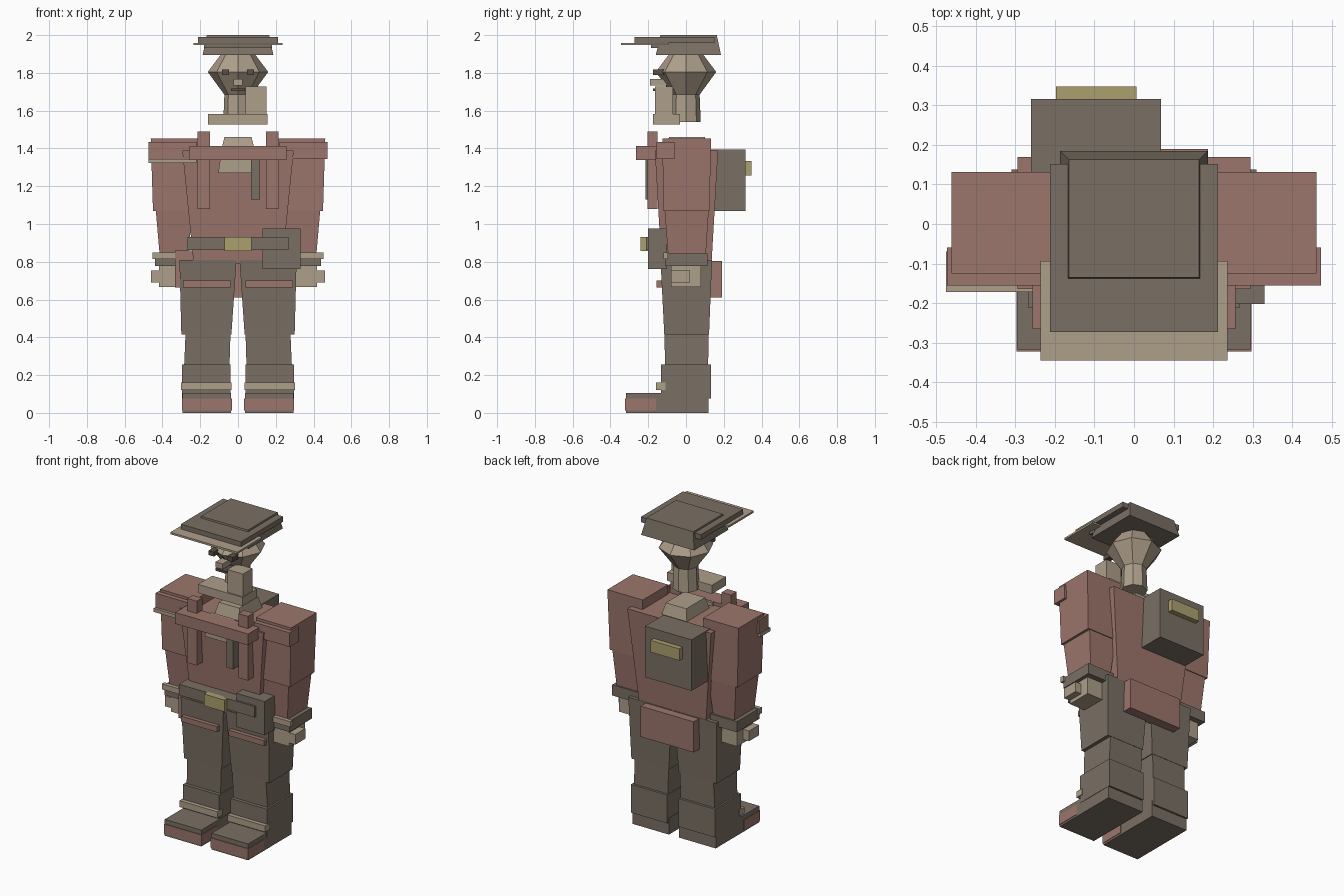
import bpy
import math


def paint(name, rgb):
    m = bpy.data.materials.new(name)
    m.diffuse_color = (*rgb, 1)
    return m


RED = paint("dusty red", (0.33, 0.18, 0.15))
GREY = paint("warm grey", (0.195, 0.162, 0.127))
TAN = paint("tan", (0.42, 0.345, 0.255))
GOLD = paint("dull gold", (0.41, 0.35, 0.155))
DARK = paint("dark brown", (0.10, 0.08, 0.06))


def mesh(name, verts, faces, mat):
    me = bpy.data.meshes.new(name)
    me.from_pydata(verts, [], faces)
    me.materials.append(mat)
    ob = bpy.data.objects.new(name, me)
    bpy.context.collection.objects.link(ob)
    return ob


def taper(name, mat, z0, bottom, z1, top):
    """Block between two rectangles given as (x0, x1, y0, y1)."""
    verts = []
    for z, (x0, x1, y0, y1) in ((z0, bottom), (z1, top)):
        x0, x1 = sorted((x0, x1))
        verts += [(x0, y0, z), (x1, y0, z), (x1, y1, z), (x0, y1, z)]
    faces = [(3, 2, 1, 0), (4, 5, 6, 7)]
    faces += [(i, (i + 1) % 4, (i + 1) % 4 + 4, i + 4) for i in range(4)]
    return mesh(name, verts, faces, mat)


def box(name, mat, x0, x1, y0, y1, z0, z1):
    r = (x0, x1, y0, y1)
    return taper(name, mat, z0, r, z1, r)


def lathe(name, mat, profile, n=8):
    """Faceted solid of revolution from (radius, z) points."""
    verts = [(r * math.cos(2 * math.pi * i / n), r * math.sin(2 * math.pi * i / n), z)
             for r, z in profile for i in range(n)]
    faces = [(k * n + i, k * n + (i + 1) % n, (k + 1) * n + (i + 1) % n, (k + 1) * n + i)
             for k in range(len(profile) - 1) for i in range(n)]
    last = (len(profile) - 1) * n
    faces += [tuple(reversed(range(n))), tuple(range(last, last + n))]
    return mesh(name, verts, faces, mat)


# Hat
taper("hat_crown", GREY, 1.895, (-0.187, 0.187, -0.16, 0.185),
      2.0, (-0.165, 0.165, -0.135, 0.163))
box("hat_slab", GREY, -0.212, 0.212, -0.273, 0.152, 1.957, 1.99)
box("hat_brim", TAN, -0.236, 0.236, -0.345, -0.093, 1.947, 1.959)
box("hat_band", GREY, -0.18, 0.18, -0.185, -0.14, 1.932, 1.947)

# Head, neck and face
lathe("head", TAN, [(0.065, 1.675), (0.16, 1.805), (0.085, 1.905)])
lathe("neck", TAN, [(0.078, 1.54), (0.072, 1.69)])
for s, side in ((-1, "left"), (1, "right")):
    box(f"eye_{side}", DARK, s * 0.048, s * 0.085, -0.175, -0.11, 1.79, 1.818)
box("nose", TAN, -0.025, 0.025, -0.19, -0.1, 1.733, 1.768)
box("mouth", DARK, -0.037, 0.037, -0.175, -0.08, 1.703, 1.717)
box("scarf_slab", TAN, -0.16, 0.155, -0.175, -0.032, 1.528, 1.583)
box("scarf_block", TAN, 0.04, 0.15, -0.165, -0.07, 1.583, 1.727)

# Torso
taper("torso", RED, 0.79, (-0.235, 0.235, -0.13, 0.135),
      1.39, (-0.295, 0.295, -0.165, 0.17))
taper("collar", TAN, 1.385, (-0.09, 0.09, -0.11, 0.12),
      1.46, (-0.072, 0.072, -0.09, 0.1))
taper("shirt_front", TAN, 1.27, (-0.105, 0.085, -0.185, -0.14),
      1.41, (-0.085, 0.085, -0.185, -0.14))
box("chest_bar", RED, -0.257, 0.257, -0.265, -0.155, 1.34, 1.412)
box("chest_strip", GREY, 0.068, 0.117, -0.215, -0.14, 1.13, 1.34)
box("tail_flap", RED, -0.187, 0.187, 0.12, 0.19, 0.61, 0.805)

# Belt and bags
box("belt", GREY, -0.267, 0.267, -0.213, -0.12, 0.863, 0.932)
box("buckle", GOLD, -0.072, 0.072, -0.24, -0.2, 0.857, 0.932)
box("belt_pouch", GREY, 0.13, 0.33, -0.202, -0.1, 0.762, 0.977)
box("hip_pouch", RED, -0.333, -0.2, -0.122, -0.02, 0.665, 0.86)
box("backpack", GREY, -0.26, 0.068, 0.13, 0.316, 1.07, 1.395)
box("backpack_tag", GOLD, -0.197, 0.006, 0.31, 0.348, 1.258, 1.333)
box("shoulder_stripe", TAN, -0.475, -0.22, -0.172, -0.07, 1.322, 1.345)

for s, side in ((-1, "left"), (1, "right")):
    def part(name, mat, x0, x1, *rest):
        box(f"{name}_{side}", mat, s * x0, s * x1, *rest)

    def tapered(name, mat, z0, b, z1, t):
        taper(f"{name}_{side}", mat, z0, (s * b[0], s * b[1], *b[2:]),
              z1, (s * t[0], s * t[1], *t[2:]))

    # Straps and arms
    part("strap", RED, 0.147, 0.214, -0.205, -0.15, 1.08, 1.49)
    tapered("upper_arm", RED, 1.07, (0.225, 0.45, -0.12, 0.125),
            1.452, (0.213, 0.462, -0.125, 0.132))
    part("shoulder_patch", RED, 0.22, 0.473, -0.155, -0.06, 1.345, 1.435)
    tapered("forearm", RED, 0.84, (0.265, 0.415, -0.095, 0.105),
            1.07, (0.24, 0.435, -0.113, 0.12))
    part("wrist", GREY, 0.25, 0.44, -0.11, 0.115, 0.777, 0.845)
    part("cuff_stripe", TAN, 0.25, 0.453, -0.12, -0.095, 0.815, 0.85)
    part("hand", TAN, 0.29, 0.417, -0.08, 0.08, 0.667, 0.78)
    part("thumb", TAN, 0.41, 0.46, -0.08, 0.022, 0.69, 0.755)

    # Legs and boots
    tapered("thigh", GREY, 0.415, (0.035, 0.3, -0.115, 0.122),
            0.81, (0.008, 0.31, -0.135, 0.138))
    part("thigh_stripe", RED, 0.04, 0.292, -0.155, -0.11, 0.665, 0.7)
    tapered("shin", GREY, 0.25, (0.045, 0.285, -0.11, 0.117),
            0.415, (0.04, 0.278, -0.115, 0.12))
    part("boot_shaft", GREY, 0.04, 0.296, -0.132, 0.132, 0.075, 0.255)
    part("boot_strap", TAN, 0.035, 0.302, -0.158, -0.108, 0.12, 0.16)
    part("foot", GREY, 0.036, 0.294, -0.318, 0.12, 0.0, 0.104)
    part("toe_cap", RED, 0.033, 0.297, -0.322, -0.16, 0.012, 0.075)
